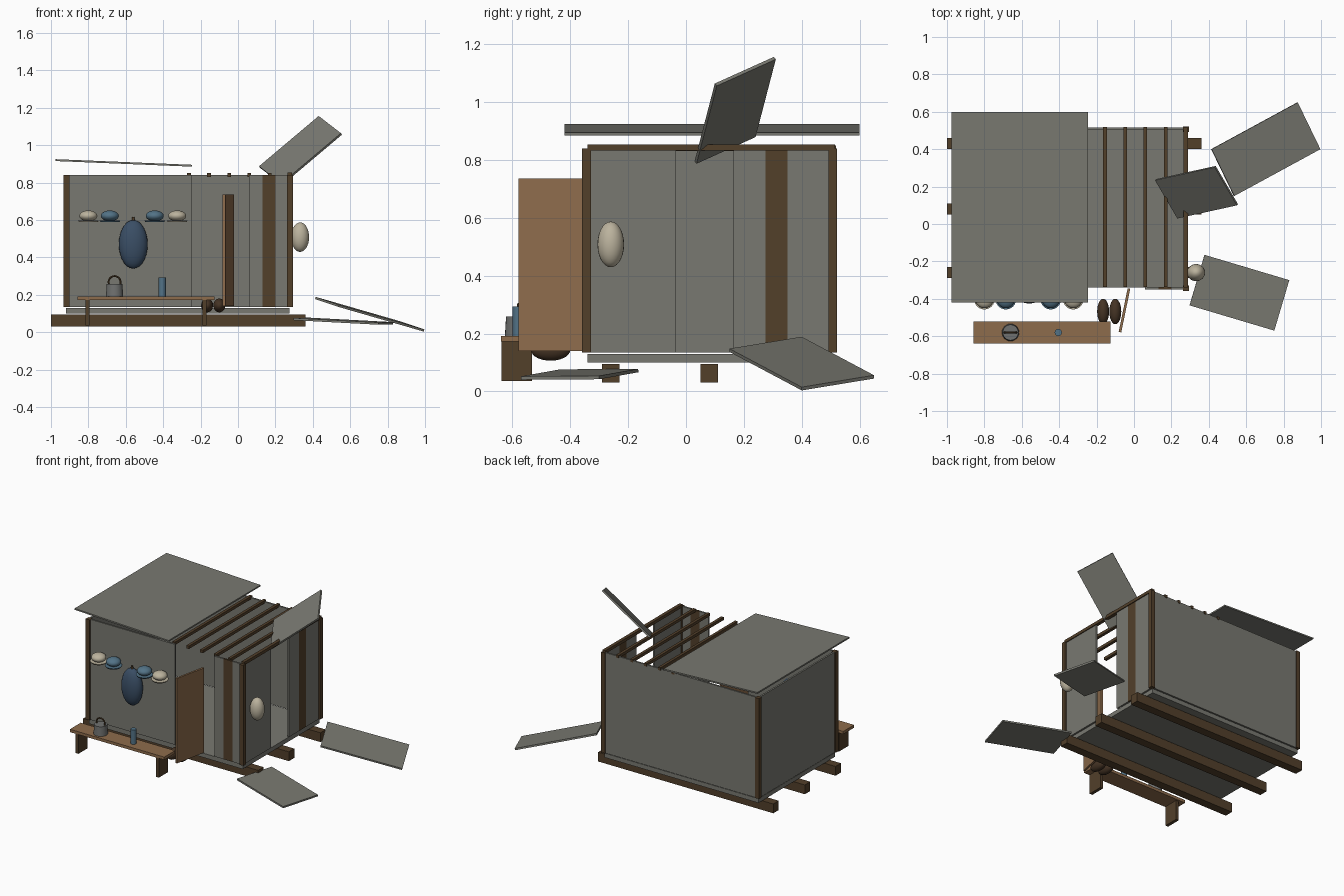
import bpy
import bmesh
import math
from mathutils import Vector

if "Cube" in bpy.data.objects:
    bpy.data.objects.remove(bpy.data.objects["Cube"], do_unlink=True)


def material(name, r, g, b):
    m = bpy.data.materials.new(name)
    m.use_nodes = True
    m.diffuse_color = (r, g, b, 1)
    m.node_tree.nodes["Principled BSDF"].inputs["Base Color"].default_value = (r, g, b, 1)
    return m


GREY = material("weathered grey", .19, .19, .165)
BROWN = material("dark timber", .084, .05, .023)
TAN = material("tan wood", .27, .15, .072)
CREAM = material("cream clay", .50, .45, .34)
BLUE = material("blue glaze", .085, .17, .24)
NAVY = material("deep blue", .042, .076, .13)
LEATHER = material("brown leather", .06, .034, .018)
METAL = material("kettle metal", .16, .165, .16)


def finish(name, bm, mat, smooth=False):
    mesh = bpy.data.meshes.new(name)
    bm.to_mesh(mesh)
    bm.free()
    mesh.materials.append(mat)
    ob = bpy.data.objects.new(name, mesh)
    bpy.context.collection.objects.link(ob)
    if smooth:
        for o in bpy.context.selected_objects:
            o.select_set(False)
        ob.select_set(True)
        bpy.context.view_layer.objects.active = ob
        bpy.ops.object.shade_smooth_by_angle(angle=math.radians(40))
    return ob


def box(name, mat, x, y, z):
    """Box from (min, max) ranges on each axis."""
    bm = bmesh.new()
    bmesh.ops.create_cube(bm, size=1)
    for v in bm.verts:
        v.co = [sum(r) / 2 + c * (r[1] - r[0]) for c, r in zip(v.co, (x, y, z))]
    return finish(name, bm, mat)


def slab(name, mat, a, b, c, thick=.012):
    """Thin parallelogram panel: a, b, c are consecutive corners."""
    a, b, c = Vector(a), Vector(b), Vector(c)
    bm = bmesh.new()
    bm.faces.new([bm.verts.new(p) for p in (a, b, c, a + c - b)])
    ob = finish(name, bm, mat)
    mod = ob.modifiers.new("thickness", "SOLIDIFY")
    mod.thickness = thick
    mod.offset = 0
    return ob


def ball(name, mat, centre, radii):
    bm = bmesh.new()
    bmesh.ops.create_uvsphere(bm, u_segments=24, v_segments=14, radius=1)
    bmesh.ops.scale(bm, vec=radii, verts=bm.verts)
    bmesh.ops.translate(bm, vec=centre, verts=bm.verts)
    return finish(name, bm, mat, True)


def drum(name, mat, x, y, z0, z1, r0, r1):
    bm = bmesh.new()
    bmesh.ops.create_cone(bm, cap_ends=True, segments=24, radius1=r0, radius2=r1, depth=z1 - z0)
    bmesh.ops.translate(bm, vec=(x, y, (z0 + z1) / 2), verts=bm.verts)
    return finish(name, bm, mat, True)


# Base: three skids and the floor
for i, y in enumerate((-.26, .08, .43)):
    box(f"skid_{i + 1}", BROWN, (-1, .36), (y - .03, y + .03), (.03, .095))
box("floor", GREY, (-.92, .275), (-.34, .51), (.10, .13))

# Corner posts
BASE, TOP = .135, .84
for sx, x in (("right", -.917), ("left", .278)):
    for sy, y in (("front", -.344), ("back", .507)):
        box(f"{sy}_{sx}_post", BROWN, (x - .015, x + .015), (y - .015, y + .015), (BASE, TOP))

# Walls, with a doorway in front and a gap in the left side
H = (BASE, TOP)
FRONT, SIDE = (-.349, -.337), (.27, .282)
box("back_wall", GREY, (-.903, .265), (.503, .515), H)
box("right_wall", GREY, (-.924, -.912), (-.33, .493), H)
for name, mat, a, b in (("front_wall", GREY, -.903, -.245),
                        ("front_plank_inner", GREY, .06, .13),
                        ("front_plank_dark", BROWN, .13, .20),
                        ("front_plank_outer", GREY, .20, .264)):
    box(name, mat, (a, b), FRONT, H)
for name, mat, a, b in (("left_wall", GREY, -.33, -.035),
                        ("left_plank_inner", GREY, .165, .275),
                        ("left_plank_dark", BROWN, .275, .35),
                        ("left_plank_outer", GREY, .35, .493)):
    box(name, mat, SIDE, (a, b), H)

# Exposed rafters, end beam and remaining roof sheet
for i, x in enumerate((-.262, -.155, -.047, .06, .17)):
    box(f"rafter_{i + 1}", BROWN, (x - .01, x + .01), (-.338, .518), (.83, .85))
box("end_beam", BROWN, (.265, .288), (-.34, .515), (.833, .854))
slab("roof_sheet", GREY, (-.975, -.42, .92), (-.245, -.42, .89), (-.245, .60, .89), .01)

# Loose panels blown off the roof
slab("tilted_panel", GREY, (.115, .237, .883), (.434, .307, 1.152), (.553, .103, 1.06))
slab("fallen_panel_back", GREY, (.414, .40, .183), (.874, .65, .05), (.995, .40, .009))
slab("fallen_panel_front", GREY, (.377, -.165, .072), (.83, -.30, .048), (.75, -.57, .046))

# Open door
slab("door", TAN, (-.027, -.345, .14), (-.075, -.578, .14), (-.075, -.578, .735), .014)

# Bench with two slab legs
box("bench_seat", TAN, (-.857, -.125), (-.64, -.52), (.172, .192))
for i, x in enumerate((-.805, -.18)):
    box(f"bench_leg_{i + 1}", BROWN, (x - .011, x + .011), (-.637, -.533), (.035, .172))

# Kettle with a hoop handle, and a cup
KX, KY = -.66, -.58
drum("kettle", METAL, KX, KY, .192, .258, .046, .042)
bpy.ops.mesh.primitive_torus_add(location=(KX, KY, .268), rotation=(math.pi / 2, 0, 0),
                                 major_radius=.032, minor_radius=.005,
                                 major_segments=24, minor_segments=8)
handle = bpy.context.object
handle.name = "kettle_handle"
handle.data.materials.append(BROWN)
bpy.ops.object.shade_smooth_by_angle()
drum("cup", BLUE, -.405, KY, .192, .293, .019, .019)

# Row of bowls on saucers along the front wall
for i, (x, mat) in enumerate(((-.80, CREAM), (-.685, BLUE), (-.445, BLUE), (-.325, CREAM))):
    ball(f"bowl_{i + 1}", mat, (x, -.402, .622), (.048, .048, .029))
    drum(f"saucer_{i + 1}", mat, x, -.402, .588, .597, .05, .055)

# Hanging blue gourd with stem, cream gourd on the side, pair of shoes
ball("blue_gourd", NAVY, (-.56, -.375, .47), (.077, .05, .13))
drum("gourd_stem", BROWN, -.56, -.375, .595, .615, .009, .006)
ball("cream_gourd", CREAM, (.332, -.26, .508), (.048, .046, .079))
for side, x in (("right", -.165), ("left", -.10)):
    ball(f"{side}_shoe", LEATHER, (x, -.468, .143), (.032, .068, .037))
